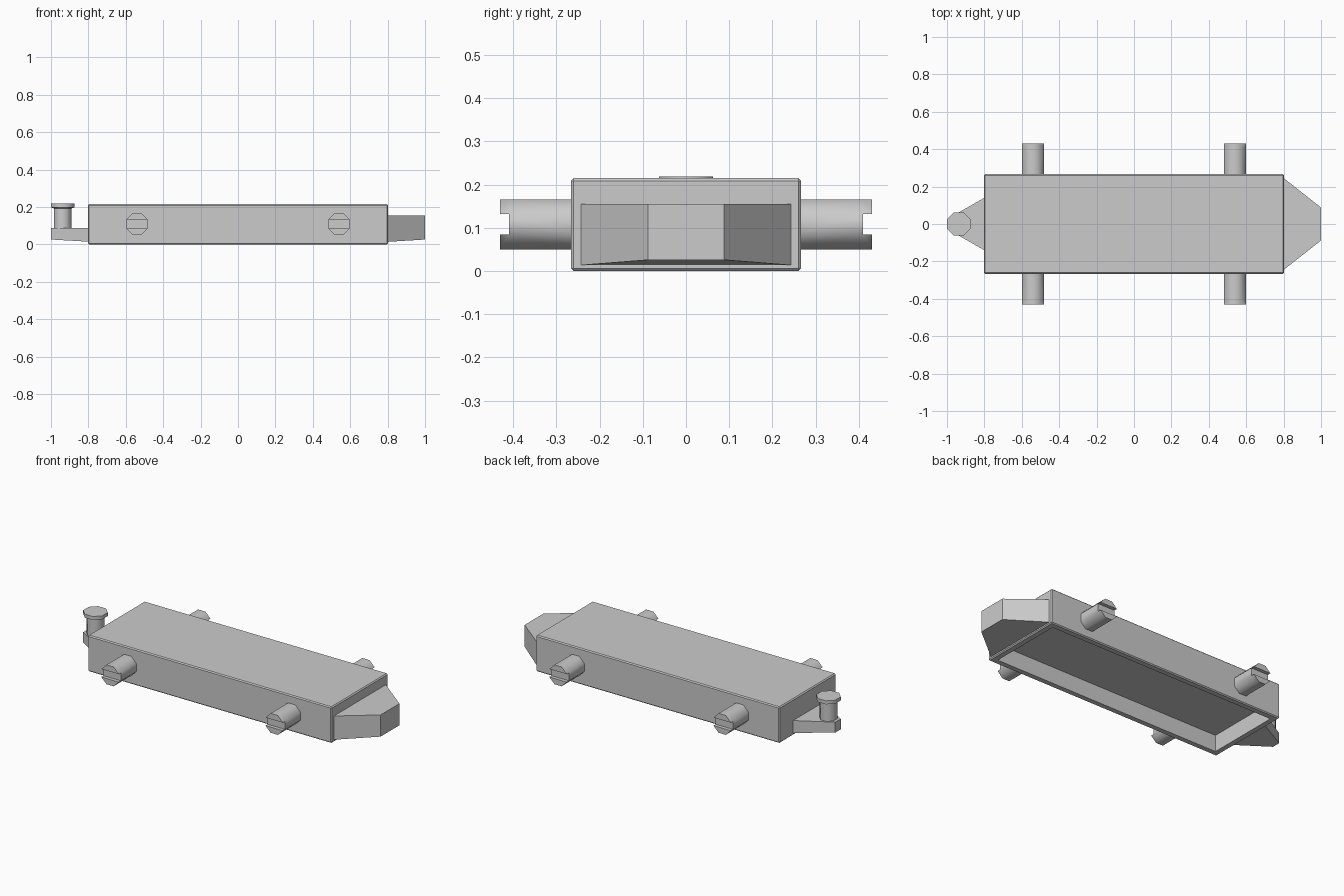
import bpy, bmesh, math
from mathutils import Vector

if "Cube" in bpy.data.objects:
    bpy.data.objects.remove(bpy.data.objects["Cube"])


def finish(bm, name, smooth=False):
    bmesh.ops.recalc_face_normals(bm, faces=bm.faces[:])
    mesh = bpy.data.meshes.new(name)
    bm.to_mesh(mesh)
    bm.free()
    ob = bpy.data.objects.new(name, mesh)
    bpy.context.collection.objects.link(ob)
    if smooth:
        bpy.ops.object.select_all(action='DESELECT')
        ob.select_set(True)
        bpy.context.view_layer.objects.active = ob
        bpy.ops.object.shade_smooth_by_angle(angle=math.radians(50))
    return ob


def loft(bm, rings):
    """Join rings of equal point count and cap both ends."""
    rows = [[bm.verts.new(p) for p in r] for r in rings]
    n = len(rows[0])
    for a, b in zip(rows, rows[1:]):
        for i in range(n):
            j = (i + 1) % n
            bm.faces.new((a[i], a[j], b[j], b[i]))
    bm.faces.new(rows[0])
    bm.faces.new(rows[-1])


def octagon(flat_radius):
    r = flat_radius / math.cos(math.pi / 8)
    return [(r * math.cos(math.pi / 8 + i * math.pi / 4),
             r * math.sin(math.pi / 8 + i * math.pi / 4)) for i in range(8)]


def block(name, x0, w0, zb0, x1, w1, zb1, top):
    """Tapered block between two upright rectangles."""
    bm = bmesh.new()
    loft(bm, [[(x, -w, zb), (x, w, zb), (x, w, top), (x, -w, top)]
              for x, w, zb in ((x0, w0, zb0), (x1, w1, zb1))])
    return finish(bm, name)


# hollow chassis with small chamfers, open underneath
bm = bmesh.new()
bmesh.ops.create_cube(bm, size=1)
for v in bm.verts:
    v.co = Vector((v.co.x * 1.604, v.co.y * 0.532, (v.co.z + 0.5) * 0.215))
bmesh.ops.bevel(bm, geom=bm.edges[:], offset=0.006, segments=1, affect='EDGES')
bottom = min(bm.faces, key=lambda f: f.calc_center_median().z)
bmesh.ops.inset_region(bm, faces=[bottom], thickness=0.043)
bottom = max((f for f in bm.faces if f.calc_center_median().z < 0.001),
             key=lambda f: f.calc_area() if f.calc_center_median().length < 0.01 else 0)
ceiling = bmesh.ops.extrude_discrete_faces(bm, faces=[bottom])['faces'][0]
bmesh.ops.translate(bm, verts=ceiling.verts[:], vec=(0, 0, 0.1))
finish(bm, "chassis")

# slotted axle pegs, mirrored to all four corners
bm = bmesh.new()
ring = octagon(0.0575)
a, b = [[bm.verts.new((0.54 + x, y, 0.108 + z)) for x, z in ring] for y in (-0.255, -0.41)]
for i in range(8):
    j = (i + 1) % 8
    bm.faces.new((a[i], a[j], b[j], b[i]))
bm.faces.new(a)
bm.faces.new((b[7], b[0], b[3], b[4]))
lips = [bm.faces.new(b[:4]), bm.faces.new(b[4:])]
for f in bmesh.ops.extrude_discrete_faces(bm, faces=lips)['faces']:
    bmesh.ops.translate(bm, verts=f.verts[:], vec=(0, -0.021, 0))
pegs = finish(bm, "axle_pegs", smooth=True)
origin = pegs.modifiers.new("mirror", 'MIRROR')
origin.use_axis = (True, True, False)

# wedge nose at the +x end and coupling tongue at the -x end
block("nose", 0.79, 0.253, 0.013, 1.0, 0.088, 0.026, 0.155)
block("coupling_tongue", -0.79, 0.146, 0.014, -1.0, 0.026, 0.026, 0.088)

# coupling pin with a wider head
bm = bmesh.new()
profile = [(0.046, 0.08), (0.046, 0.192), (0.0625, 0.198), (0.0625, 0.219)]
loft(bm, [[(x - 0.9375, y, z) for x, y in octagon(r)] for r, z in profile])
finish(bm, "coupling_pin", smooth=True)
